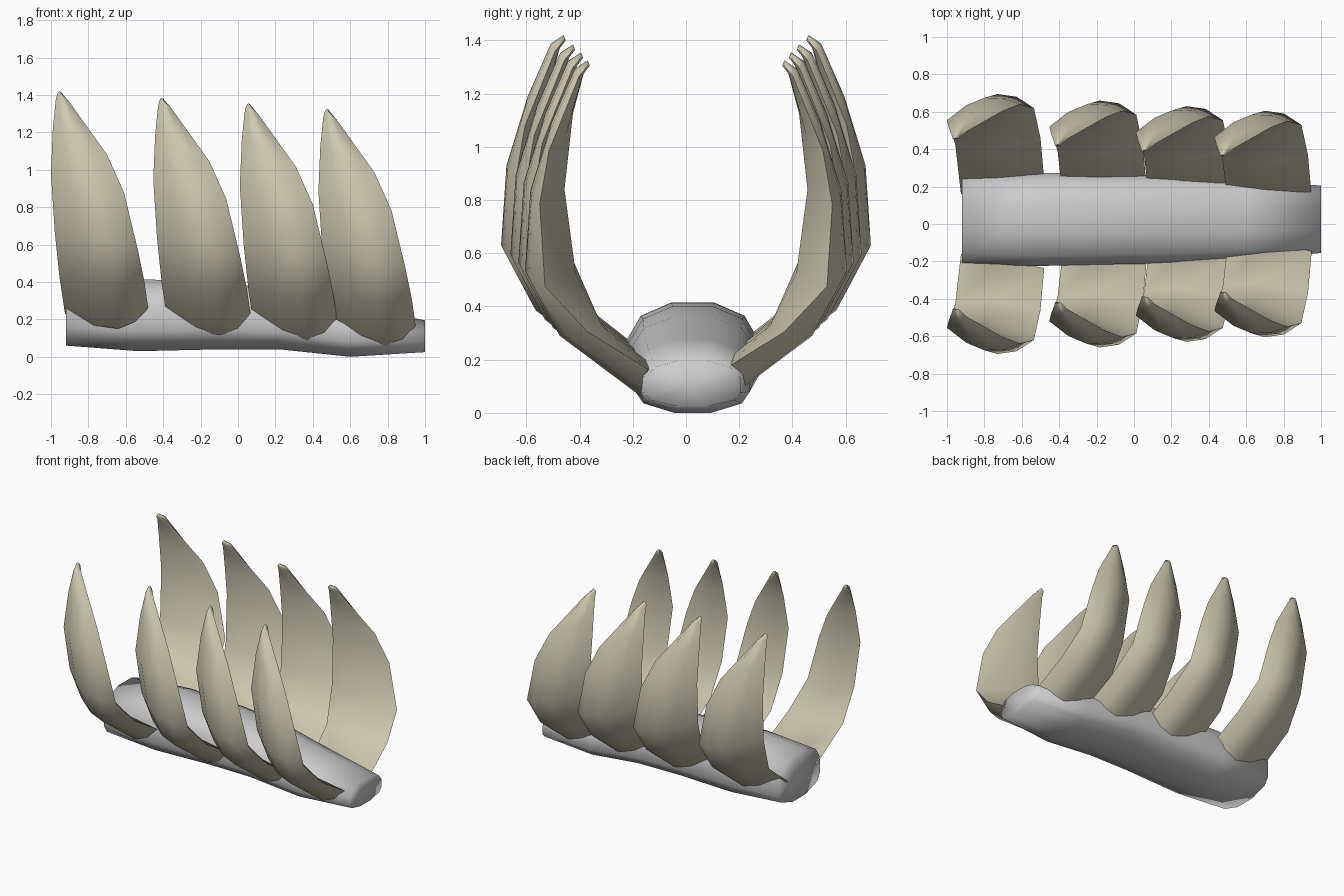
import bpy, bmesh
from mathutils import Vector as V

if "Cube" in bpy.data.objects:
    bpy.data.objects.remove(bpy.data.objects["Cube"])


def make_object(name, bm, angle, mat=None):
    bmesh.ops.recalc_face_normals(bm, faces=bm.faces)
    me = bpy.data.meshes.new(name)
    bm.to_mesh(me)
    bm.free()
    ob = bpy.data.objects.new(name, me)
    bpy.context.collection.objects.link(ob)
    if mat:
        me.materials.append(mat)
    bpy.ops.object.select_all(action='DESELECT')
    ob.select_set(True)
    bpy.context.view_layer.objects.active = ob
    bpy.ops.object.shade_smooth_by_angle(angle=angle)
    return ob


def loft(bm, rings, dent=0.0):
    """Skin a list of point rings and close both ends."""
    vr = [[bm.verts.new(p) for p in r] for r in rings]
    n = len(vr[0])
    for a, b in zip(vr, vr[1:]):
        for i in range(n):
            j = (i + 1) % n
            bm.faces.new((a[i], a[j], b[j], b[i]))
    for ring, s in ((vr[0], 1), (vr[-1], -1)):
        c = sum((v.co for v in ring), V()) / n
        c.x += s * dent
        cv = bm.verts.new(c)
        for i in range(n):
            bm.faces.new((ring[i], ring[(i + 1) % n], cv))


# Tapering base: x, half width, bottom, top
half = [(.32, 1), (.78, .74), (1, .25), (1, -.42), (.86, -.74), (.32, -1)]
section = half + [(-y, z) for y, z in reversed(half)]
stations = [(-.92, .235, .06, .385), (-.53, .25, .03, .415), (-.1, .24, .04, .40),
            (.22, .235, .04, .36), (.6, .215, .0, .275), (1, .18, .025, .195)]
rings = [[V((x, .025 + y * w, (lo + hi) / 2 + z * (hi - lo) / 2)) for y, z in section]
         for x, w, lo, hi in stations]
bm = bmesh.new()
loft(bm, rings, .03)
make_object("base", bm, 3.1)

# Claw sections: left edge, outer ridge, right edge, fullness of the inner face
levels = [
    ((-.925, .16, .23), (-.64, .25, .15), (-.48, .235, .26), .1),
    ((-.955, .42, .43), (-.68, .565, .385), (-.50, .46, .40), .25),
    ((-.98, .515, .67), (-.73, .695, .63), (-.535, .62, .57), .45),
    ((-1.0, .555, .98), (-.80, .675, .93), (-.61, .64, .88), .6),
    ((-.99, .515, 1.22), (-.87, .595, 1.19), (-.70, .605, 1.08), .4),
    ((-.975, .475, 1.37), (-.94, .508, 1.388), (-.90, .492, 1.36), .1),
    ((-.968, .452, 1.40), (-.955, .46, 1.42), (-.938, .455, 1.405), .0),
]
bone = bpy.data.materials.new("bone")
bone.diffuse_color = (.61, .58, .43, 1)
bone.use_nodes = True
bone.node_tree.nodes["Principled BSDF"].inputs["Base Color"].default_value = bone.diffuse_color


def claw_ring(level, offset, side):
    l, m, r = (V(p) for p in level[:3])
    out = m - (l + r) / 2
    a = (l + m) / 2 + out * .24
    b = (m + r) / 2 + out * .18
    inner = l.lerp(r, .45) - out * level[3]
    pts = [p + offset for p in (l, a, m, b, r, inner)]
    return [V((p.x, p.y * side, p.z)) for p in pts]


# Four claws per side, stepping inward and down
steps = [(0, 0, 0), (.547, -.035, -.035), (1.01, -.065, -.065), (1.43, -.09, -.095)]
for side, label in ((1, "back"), (-1, "front")):
    for i, s in enumerate(steps):
        bm = bmesh.new()
        loft(bm, [claw_ring(lv, V(s), side) for lv in levels])
        make_object(f"claw_{label}_{i + 1}", bm, 1.5, bone)
